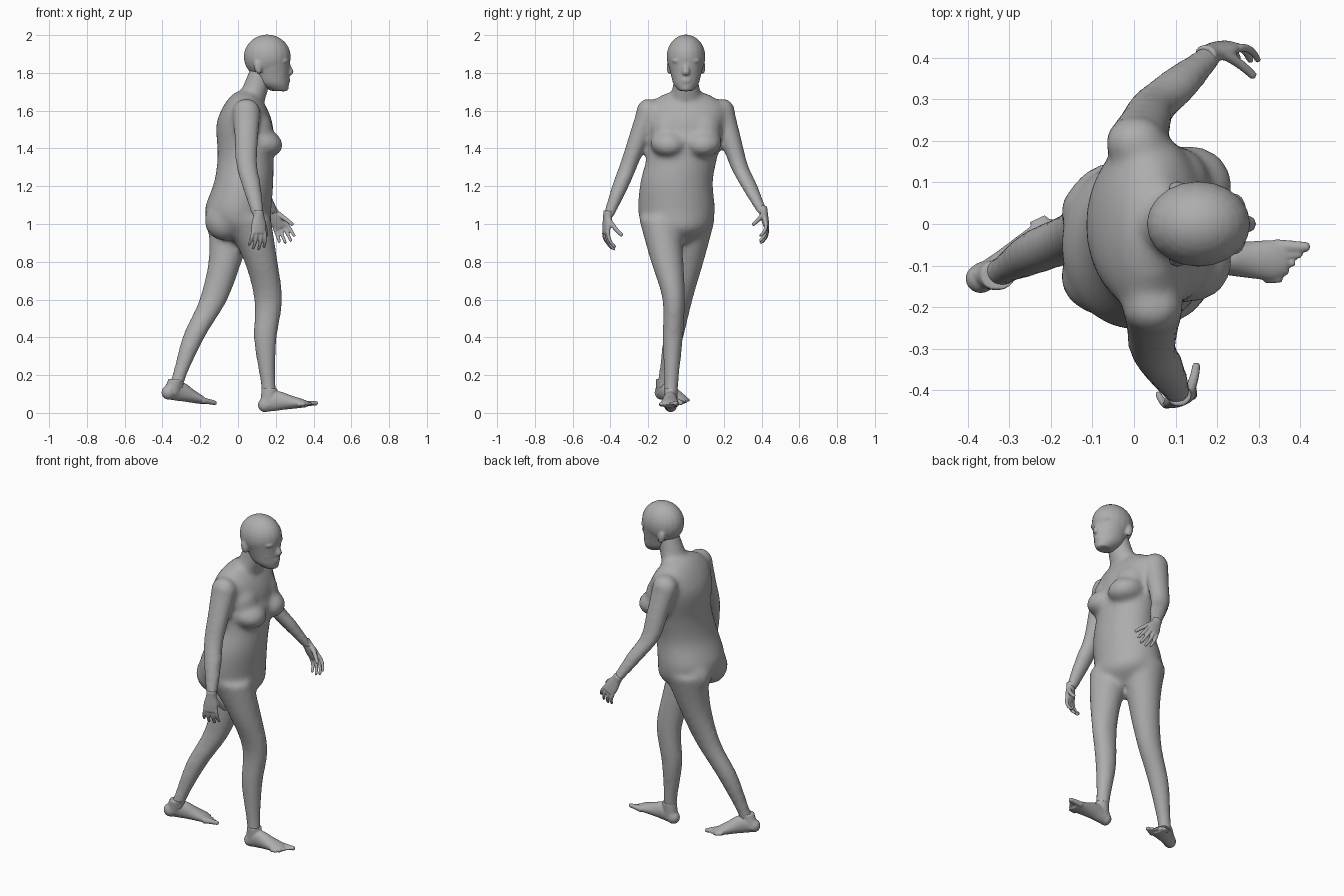
import bpy, bmesh, math
from mathutils import Vector, Matrix

cube = bpy.data.objects.get("Cube")
if cube:
    bpy.data.objects.remove(cube)

grey = (0.42, 0.42, 0.42, 1)
skin = bpy.data.materials.new("grey_skin")
skin.use_nodes = True
skin.diffuse_color = grey
skin.node_tree.nodes["Principled BSDF"].inputs["Base Color"].default_value = grey

FORWARD = Vector((1, 0, 0))
LEFT = Vector((0, 1, 0))


def spline(rows, steps=4):
    """Smooth curve through rows of equal length."""
    rows = [Vector(row) for row in rows]
    padded = [rows[0], *rows, rows[-1]]
    result = []
    for before, start, end, after in zip(padded, padded[1:], padded[2:], padded[3:]):
        for step in range(steps):
            t = step / steps
            slope_in, slope_out = (end - before) / 2, (after - start) / 2
            ease = t * t * (3 - 2 * t)
            result.append(start.lerp(end, ease) + slope_in * t * (1 - t) ** 2 - slope_out * t * t * (1 - t))
    return result + [rows[-1]]


def loft(mesh, sections, side=None, sides=24):
    """Sections are (centre, radius, radius); rings are level, or cross the path when side is given."""
    rows = spline([(*centre, a, b) for centre, a, b in sections])
    centres = [Vector(row[:3]) for row in rows]
    rings = []
    for i, (centre, row) in enumerate(zip(centres, rows)):
        u, v = FORWARD, LEFT
        if side:
            along = centres[min(i + 1, len(rows) - 1)] - centres[max(i - 1, 0)]
            v = along.cross(side).normalized()
            u = v.cross(along).normalized()
        angles = [math.tau * k / sides for k in range(sides)]
        rings.append([mesh.verts.new(centre + u * row[3] * math.cos(t) + v * row[4] * math.sin(t)) for t in angles])
    for low, high in zip(rings, rings[1:]):
        for k in range(sides):
            mesh.faces.new((low[k - 1], low[k], high[k], high[k - 1]))
    mesh.faces.new(rings[0])
    mesh.faces.new(rings[-1])


def ball(mesh, centre, size, tilt=0):
    place = Matrix.Translation(centre) @ Matrix.Rotation(tilt, 4, 'Y') @ Matrix.Diagonal((*size, 1))
    bmesh.ops.create_uvsphere(mesh, u_segments=20, v_segments=14, radius=1, matrix=place)


def finish(name, mesh, voxel, smoothing):
    """Fuse the overlapping pieces into one smooth skin."""
    bmesh.ops.recalc_face_normals(mesh, faces=mesh.faces)
    data = bpy.data.meshes.new(name)
    mesh.to_mesh(data)
    mesh.free()
    data.materials.append(skin)
    part = bpy.data.objects.new(name, data)
    bpy.context.collection.objects.link(part)
    fuse = part.modifiers.new("fuse", 'REMESH')
    fuse.mode = 'VOXEL'
    fuse.voxel_size = voxel
    fuse.use_smooth_shade = True
    soften = part.modifiers.new("soften", 'SMOOTH')
    soften.iterations = smoothing


def arm(mesh, shoulder, elbow, wrist):
    shoulder, elbow, wrist = map(Vector, (shoulder, elbow, wrist))
    ball(mesh, shoulder, (.075, .065, .075))
    loft(mesh, [(shoulder, .074, .064), (shoulder.lerp(elbow, .5), .064, .056), (elbow, .057, .049),
                (elbow.lerp(wrist, .4), .052, .046), (wrist, .032, .028)])


def leg(mesh, hip, knee, ankle):
    hip, knee, ankle = map(Vector, (hip, knee, ankle))
    thigh = hip.lerp(knee, .5) + FORWARD * .015
    calf = knee.lerp(ankle, .4) - FORWARD * .02
    shin = knee.lerp(ankle, .8) - FORWARD * .01
    loft(mesh, [(hip, .13, .11), (thigh, .09, .088), (knee, .075, .06),
                (calf, .06, .054), (shin, .04, .038), (ankle, .042, .036)])


def digit(mesh, base, along, bend, length, radius, curl):
    """Finger or toe following an arc that curls towards bend."""
    def point(t):
        return base + (along * math.sin(curl * t) + bend * (1 - math.cos(curl * t))) * length / curl

    stops = [k / 4 for k in range(5)]
    loft(mesh, [(point(t), radius * (1 - t / 4), radius * (1 - t / 4)) for t in stops], along.cross(bend), 12)
    ball(mesh, point(1), [radius * .75] * 3)


def frame(along, across):
    """Perpendicular unit vectors: along, across and their normal."""
    along = Vector(along).normalized()
    across = Vector(across)
    across = (across - along * across.dot(along)).normalized()
    return along, across, along.cross(across)


def hand(name, wrist, along, thumb_side, palm_side):
    wrist = Vector(wrist)
    along, across, palm = frame(along, thumb_side)
    if palm.dot(Vector(palm_side)) < 0:
        palm = -palm
    mesh = bmesh.new()
    # Palm
    loft(mesh, [(wrist - along * .03, .029, .026), (wrist, .03, .023),
                (wrist + along * .05, .042, .019), (wrist + along * .09, .038, .014)], across)
    # Fingers fan out from the knuckles
    for spread, length in zip((1, .35, -.35, -1), (.09, .105, .1, .08)):
        knuckle = wrist + along * .08 + across * spread * .032
        digit(mesh, knuckle, (along + across * spread * .15).normalized(), palm, length, .011, 1)
    # Thumb
    thumb = (along + across * .6 + palm * .6).normalized()
    digit(mesh, wrist + along * .015 + across * .02, thumb, palm, .1, .014, .4)
    finish(name, mesh, .005, 3)


def foot(name, heel, tip, inner, ankle):
    heel = Vector(heel)
    along, across, normal = frame(Vector(tip) - heel, inner)
    if normal.z < 0:
        normal = -normal
    mesh = bmesh.new()
    # Ankle, heel, instep and ball of the foot, all resting on the sole
    loft(mesh, [(heel + along * .055 + normal * .03, .044, .034), (ankle, .042, .037)])
    ball(mesh, heel + along * .037 + normal * .038, (.037, .035, .038))
    loft(mesh, [(heel + along * distance + normal * height, width, height) for distance, width, height in
                ((.03, .033, .042), (.1, .037, .052), (.17, .044, .037), (.23, .048, .024), (.26, .036, .016))], across)
    # Toes, from big to little
    for i in range(5):
        length = .075 - .01 * i
        base = heel + along * (.23 - .005 * i) + across * (.035 - .02 * i) + normal * .02
        digit(mesh, base, along, -normal, length, .012 if i else .017, .1)
    finish(name, mesh, .005, 4)


body = bmesh.new()
# Torso: sideways centre, height, depth and width
loft(body, [((x, y, z), depth, width) for x, y, z, depth, width in (
    (.03, -.05, .9, .06, .06), (.02, -.05, .97, .15, .17), (0, -.05, 1.07, .176, .203), (.03, -.05, 1.22, .157, .192),
    (.04, -.02, 1.36, .148, .188), (.035, 0, 1.52, .15, .21), (.035, 0, 1.61, .12, .215), (.035, 0, 1.67, .08, .15),
    (.05, 0, 1.7, .06, .08))], sides=32)
# Neck
loft(body, [((.05, 0, 1.62), .08, .1), ((.085, 0, 1.7), .072, .075), ((.13, 0, 1.84), .06, .06)])
# Bust
ball(body, (.12, 0, 1.45), (.08, .08, .07))
for side in (-1, 1):
    ball(body, (.13, side * .09, 1.43), (.11, .1, .075), .25)
    ball(body, (.09, side * .09, 1.5), (.095, .1, .1))
    # Buttock
    ball(body, (-.07, side * .075 - .05, 1.02), (.107, .095, .11))
arm(body, (.045, -.2, 1.59), (.045, -.3, 1.32), (.11, -.415, 1.03))
arm(body, (.005, .195, 1.59), (.045, .28, 1.31), (.19, .41, 1.05))
leg(body, (.045, -.14, 1.03), (.16, -.065, .6), (.17, -.08, .06))
leg(body, (-.03, .045, 1.03), (-.13, -.025, .6), (-.335, -.125, .12))
finish("body", body, .014, 10)

head = bmesh.new()
# Skull, face and jaw
ball(head, (.155, 0, 1.885), (.125, .103, .118))
ball(head, (.2, 0, 1.81), (.072, .073, .08))
loft(head, [((.22, 0, 1.705), .045, .037), ((.19, 0, 1.74), .08, .066),
            ((.175, 0, 1.79), .096, .08), ((.16, 0, 1.87), .117, .1)], sides=32)
# Nose, lips and chin
loft(head, [((.262, 0, 1.85), .012, .011), ((.277, 0, 1.803), .018, .02), ((.262, 0, 1.785), .014, .018)])
ball(head, (.24, 0, 1.723), (.028, .035, .022))
for z in (1.754, 1.767):
    ball(head, (.253, 0, z), (.024, .034, .008))
# Brows, eyes, cheeks and ears
for side in (-1, 1):
    ball(head, (.245, side * .036, 1.864), (.025, .038, .013))
    ball(head, (.24, side * .038, 1.838), (.02, .022, .011))
    ball(head, (.21, side * .036, 1.795), (.043, .036, .04))
    ball(head, (.105, side * .088, 1.83), (.021, .015, .038), -.2)
finish("head", head, .007, 5)

hand("right_hand", (.11, -.415, 1.04), (0, -.1, -1), (1, .35, 0), LEFT)
hand("left_hand", (.185, .41, 1.06), (.5, .2, -.9), (.85, -.1, .5), -LEFT)
foot("right_foot", (.11, -.08, 0), (.41, -.09, .035), LEFT, (.167, -.08, .13))
foot("left_foot", (-.405, -.15, .075), (-.15, 0, .04), -LEFT, (-.327, -.123, .18))
